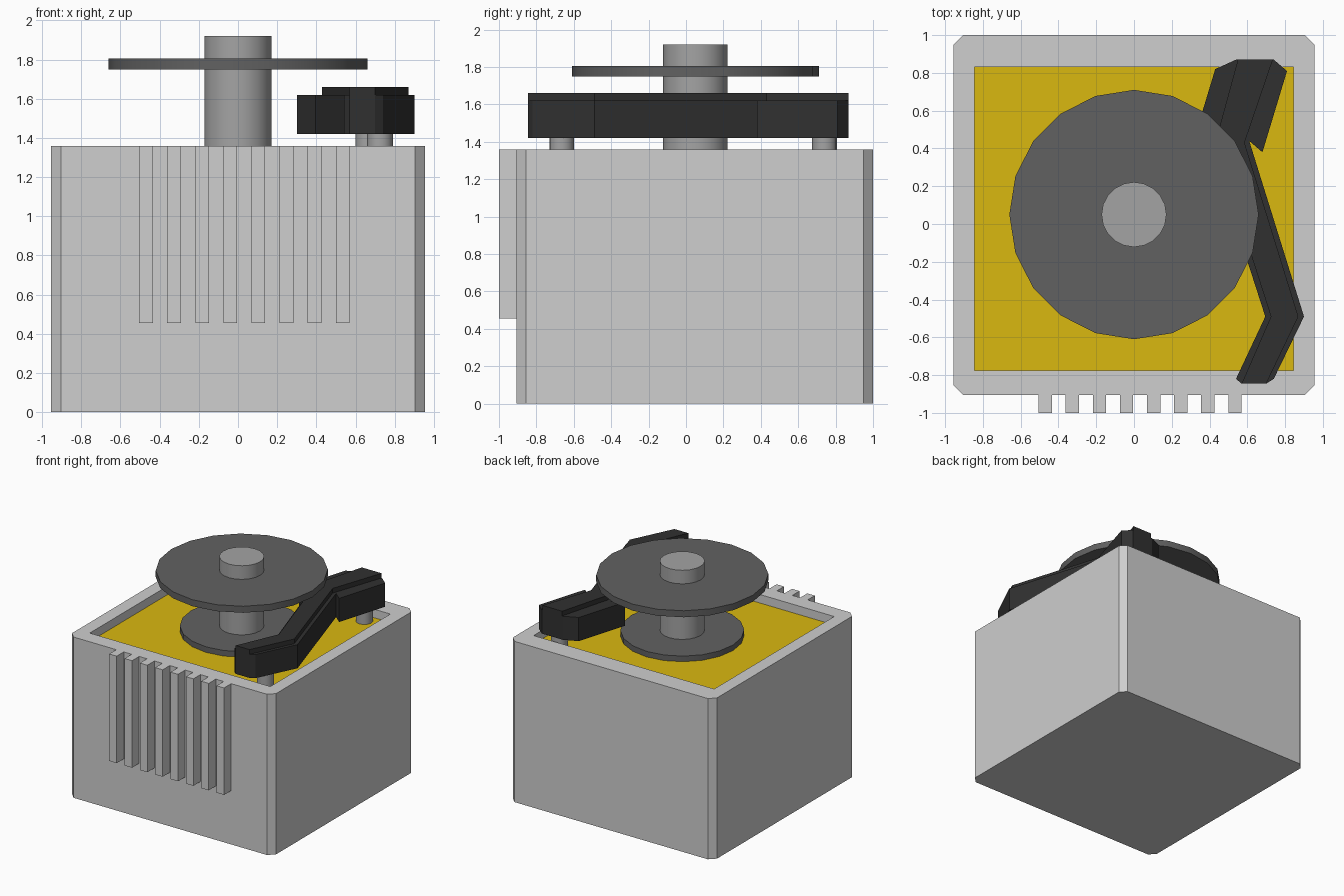
import bpy, bmesh, math

if "Cube" in bpy.data.objects:
    bpy.data.objects.remove(bpy.data.objects["Cube"], do_unlink=True)


def material(name, rgb):
    m = bpy.data.materials.new(name)
    m.use_nodes = True
    color = (*rgb, 1)
    m.diffuse_color = color
    m.node_tree.nodes["Principled BSDF"].inputs["Base Color"].default_value = color
    return m


light_grey = material("light grey", (0.62, 0.62, 0.62))
mid_grey = material("mid grey", (0.37, 0.37, 0.37))
dark_grey = material("dark grey", (0.12, 0.12, 0.12))
black = material("soft black", (0.03, 0.03, 0.03))
yellow = material("mustard yellow", (0.7, 0.48, 0.005))


def prism(name, outline, z0, z1, mat):
    """Extrude a flat outline from z0 up to z1."""
    bm = bmesh.new()
    base = bm.faces.new([bm.verts.new((x, y, z0)) for x, y in outline])
    top = bmesh.ops.extrude_face_region(bm, geom=[base])["geom"]
    verts = [v for v in top if isinstance(v, bmesh.types.BMVert)]
    bmesh.ops.translate(bm, verts=verts, vec=(0, 0, z1 - z0))
    bmesh.ops.recalc_face_normals(bm, faces=bm.faces)
    mesh = bpy.data.meshes.new(name)
    bm.to_mesh(mesh)
    bm.free()
    mesh.materials.append(mat)
    obj = bpy.data.objects.new(name, mesh)
    bpy.context.collection.objects.link(obj)
    return obj


def block(name, x0, x1, y0, y1, z0, z1, mat):
    return prism(name, [(x0, y0), (x1, y0), (x1, y1), (x0, y1)], z0, z1, mat)


def cylinder(name, x, y, radius, z0, z1, sides, mat):
    ring = [2 * math.pi * i / sides for i in range(sides)]
    outline = [(x + radius * math.cos(a), y + radius * math.sin(a)) for a in ring]
    obj = prism(name, outline, z0, z1, mat)
    bpy.ops.object.select_all(action="DESELECT")
    obj.select_set(True)
    bpy.context.view_layer.objects.active = obj
    bpy.ops.object.shade_smooth_by_angle(angle=math.radians(30))
    return obj


# Housing with chamfered upright corners and a shallow recess in the top
W, FRONT, BACK, TOP, C = 0.955, -0.905, 1.0, 1.36, 0.05
FLOOR = 1.28
housing = prism("housing", [
    (-W + C, FRONT), (W - C, FRONT), (W, FRONT + C), (W, BACK - C),
    (W - C, BACK), (-W + C, BACK), (-W, BACK - C), (-W, FRONT + C),
], 0, TOP, light_grey)
cutter = block("recess_cutter", -0.845, 0.845, -0.775, 0.83, FLOOR, TOP + 0.1, light_grey)
cutter.hide_render = True
cut = housing.modifiers.new("recess", "BOOLEAN")
cut.operation = "DIFFERENCE"
cut.solver = "EXACT"
cut.object = cutter
bpy.context.view_layer.objects.active = housing
bpy.ops.object.modifier_apply(modifier=cut.name)
bpy.data.objects.remove(cutter, do_unlink=True)

# Coloured panel on the recess floor
block("deck_panel", -0.845, 0.845, -0.775, 0.83, FLOOR, FLOOR + 0.008, yellow)

# Cooling fins on the front
for i in range(8):
    x = -0.505 + i * 0.1435
    block(f"fin_{i + 1}", x, x + 0.07, -1.0, FRONT, 0.455, TOP, light_grey)

# Spindle and its two discs
cylinder("spindle", 0, 0.05, 0.172, FLOOR, 1.92, 20, mid_grey)
cylinder("upper_disc", 0, 0.05, 0.66, 1.75, 1.805, 20, dark_grey)
cylinder("lower_disc", 0, 0.05, 0.475, FLOOR, 1.335, 20, dark_grey)

# Posts carrying the arm
cylinder("front_post", 0.725, -0.665, 0.066, FLOOR, 1.43, 16, mid_grey)
cylinder("rear_post", 0.665, 0.74, 0.066, FLOOR, 1.43, 16, mid_grey)

# Bent arm with a wide head, and the ridge along its top
prism("arm", [
    (0.54, -0.82), (0.57, -0.845), (0.70, -0.845), (0.74, -0.82),
    (0.90, -0.49), (0.61, 0.44), (0.68, 0.38), (0.81, 0.81),
    (0.74, 0.87), (0.54, 0.87), (0.43, 0.82), (0.30, 0.39),
    (0.395, 0.44), (0.695, -0.49),
], 1.42, 1.62, black)
prism("arm_ridge", [
    (0.57, -0.845), (0.70, -0.845), (0.87, -0.49), (0.585, 0.43),
    (0.735, 0.87), (0.55, 0.87), (0.43, 0.43), (0.725, -0.49),
], 1.62, 1.66, black)
